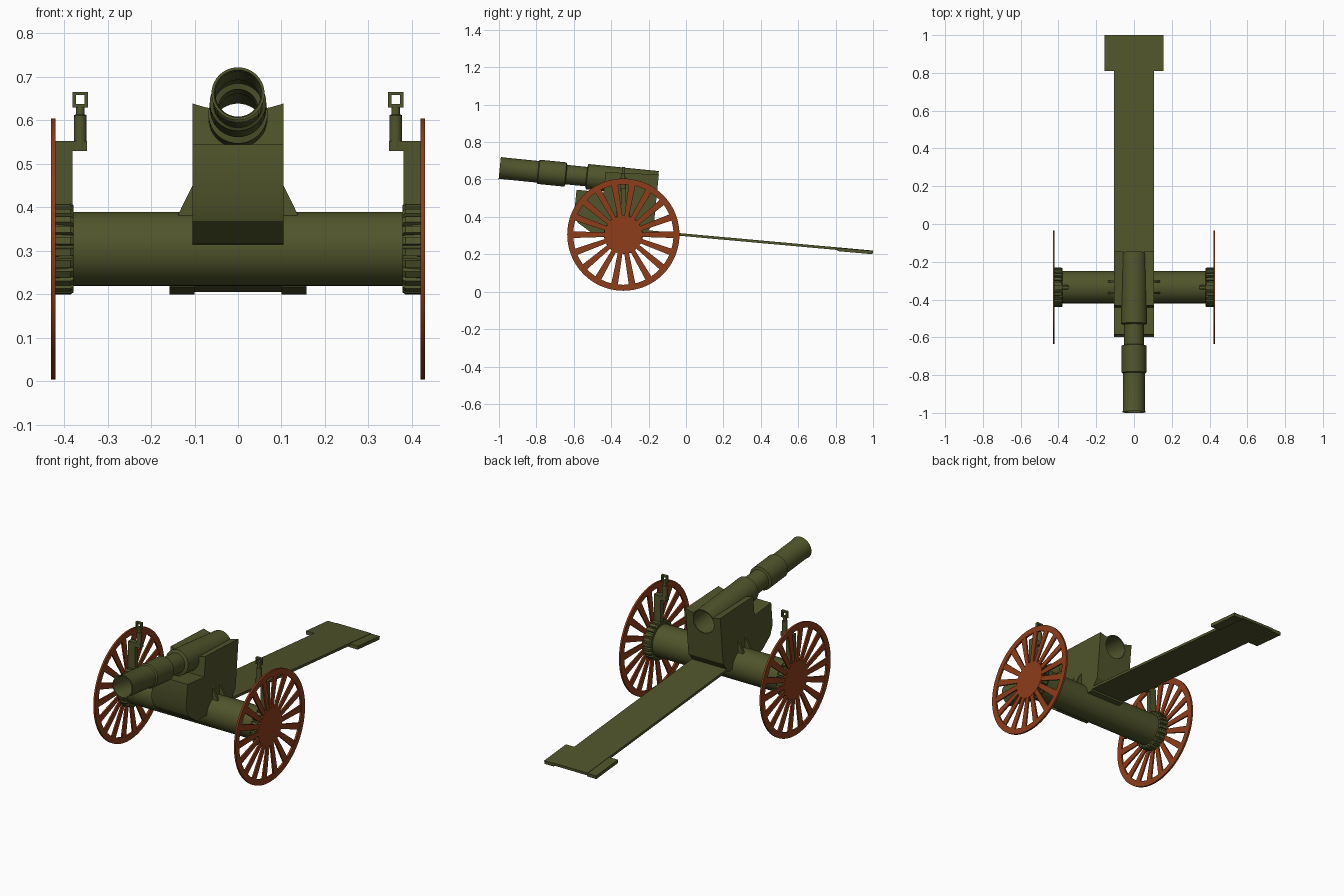
import bpy, bmesh
from math import sin, cos, pi, atan
from mathutils import Matrix, Vector

if "Cube" in bpy.data.objects:
    bpy.data.objects.remove(bpy.data.objects["Cube"])

def material(name, rgb):
    m = bpy.data.materials.new(name)
    m.diffuse_color = (*rgb, 1)
    m.use_nodes = True
    m.node_tree.nodes["Principled BSDF"].inputs["Base Color"].default_value = m.diffuse_color
    return m

OLIVE = material("olive_paint", (0.08, 0.09, 0.024))
RUST = material("red_brown_paint", (0.27, 0.045, 0.01))
TILT = atan(0.1)
AXLE = Vector((0, -0.335, 0.305))
# Gun frame: origin at the breech centre, -y toward the muzzle
GUN = Matrix.Translation((0, -0.15, 0.577)) @ Matrix.Rotation(-TILT, 4, 'X')

def finish(name, bm, mat=OLIVE, matrix=None, smooth=False):
    if matrix:
        bm.transform(matrix)
    bmesh.ops.recalc_face_normals(bm, faces=bm.faces[:])
    me = bpy.data.meshes.new(name)
    bm.to_mesh(me)
    bm.free()
    ob = bpy.data.objects.new(name, me)
    bpy.context.collection.objects.link(ob)
    me.materials.append(mat)
    bpy.ops.object.select_all(action='DESELECT')
    bpy.context.view_layer.objects.active = ob
    ob.select_set(True)
    if smooth:
        bpy.ops.object.shade_smooth_by_angle(angle=0.6)
    return ob

def skin(bm, rings, caps=True, loop=False):
    """Join equal-length point rings with quads."""
    vs = [[bm.verts.new(p) for p in r] for r in rings]
    n = len(vs[0])
    for a, b in zip(vs, vs[1:] + (vs[:1] if loop else [])):
        for i in range(n):
            bm.faces.new((a[i], a[(i + 1) % n], b[(i + 1) % n], b[i]))
    if caps and not loop:
        bm.faces.new(vs[0])
        bm.faces.new(vs[-1])

def box(bm, x0, x1, y0, y1, z0, z1):
    skin(bm, [[(x, y0, z0), (x, y1, z0), (x, y1, z1), (x, y0, z1)] for x in (x0, x1)])

def circle_x(x, r, n=48):
    return [(x, AXLE.y + r * cos(2 * pi * i / n), AXLE.z + r * sin(2 * pi * i / n)) for i in range(n)]

def circle_y(y, r, n=40):
    return [(r * cos(2 * pi * i / n), y, r * sin(2 * pi * i / n)) for i in range(n)]

# Barrel: stepped thin-walled tube, open at both ends
outer = [(-0.85, 0.061), (-0.84, 0.058), (-0.645, 0.058), (-0.64, 0.065), (-0.497, 0.065),
         (-0.492, 0.052), (-0.385, 0.052), (-0.38, 0.068), (-0.002, 0.068)]
bm = bmesh.new()
skin(bm, [circle_y(y, r) for y, r in outer] +
         [circle_y(y, r - 0.006) for y, r in reversed(outer)], loop=True)
finish("barrel", bm, matrix=GUN, smooth=True)

# Cradle: side profile (y, z, dish) swept across x with a dished rear top
profile = [(-0.43, -0.075, 0), (-0.43, -0.2, 0), (-0.405, -0.25, 0), (-0.33, -0.295, 0),
           (-0.04, -0.275, 0), (0, -0.21, 0), (0, 0.05, 1), (-0.285, 0.034, 1), (-0.285, -0.075, 0)]
bm = bmesh.new()
skin(bm, [[(x, y, z - d * 0.018 * (1 - (x / 0.105) ** 2)) for y, z, d in profile]
          for x in [0.105 * k / 4 for k in range(-4, 5)]])
cradle = finish("cradle", bm, matrix=GUN)
bm = bmesh.new()
skin(bm, [circle_y(-0.6, 0.064), circle_y(0.1, 0.064)])
cutter = finish("bore_cutter", bm, matrix=GUN)
cutter.hide_render = True
mod = cradle.modifiers.new("bore", 'BOOLEAN')
mod.object, mod.operation, mod.solver = cutter, 'DIFFERENCE', 'EXACT'
bpy.ops.object.select_all(action='DESELECT')
bpy.context.view_layer.objects.active = cradle
cradle.select_set(True)
bpy.ops.object.modifier_apply(modifier="bore")
bpy.data.objects.remove(cutter)
bpy.ops.object.shade_smooth_by_angle(angle=0.5)

# Axle tube
bm = bmesh.new()
skin(bm, [circle_x(-0.39, 0.085), circle_x(0.39, 0.085)])
finish("axle", bm, smooth=True)

# Trail plank with a wider spade at the tail
TRAIL = Matrix.Translation((0, 1, 0.213)) @ Matrix.Rotation(-atan(0.09), 4, 'X')
bm = bmesh.new()
box(bm, -0.105, 0.105, -1.25, -0.001, -0.007, 0.007)
finish("trail", bm, matrix=TRAIL)
for s, side in ((-1, "left"), (1, "right")):
    bm = bmesh.new()
    box(bm, s * 0.1, s * 0.157, -0.19, -0.001, -0.013, 0.005)
    finish(side + "_trail_spade", bm, matrix=TRAIL)

def wheel(side, s):
    x0, x1 = s * 0.42, s * 0.43
    bm = bmesh.new()
    # Rim
    skin(bm, [circle_x(x0, 0.30, 72), circle_x(x1, 0.30, 72),
              circle_x(x1, 0.268, 72), circle_x(x0, 0.268, 72)], loop=True)
    # Hub disc
    skin(bm, [circle_x(x0, 0.102), circle_x(x1, 0.102)])
    # Spokes widen toward the rim
    for i in range(18):
        a = 2 * pi * i / 18
        u, v = Vector((0, cos(a), sin(a))), Vector((0, -sin(a), cos(a)))
        quad = [AXLE + u * r + v * w for r, w in
                ((0.09, -0.012), (0.275, -0.018), (0.275, 0.018), (0.09, 0.012))]
        skin(bm, [[p + Vector((x, 0, 0)) for p in quad] for x in (x0 + s * 0.001, x1 - s * 0.001)])
    finish(side + "_wheel", bm, RUST, smooth=True)

def hub_collar(side, s):
    # Toothed ring: four points per tooth
    n = 24
    def ring(x, tip, root):
        return [(x, AXLE.y + r * cos(a), AXLE.z + r * sin(a)) for i in range(n)
                for r, a in ((r, 2 * pi * (i + f) / n) for r, f in
                             ((tip, 0), (tip, 0.6), (root, 0.68), (root, 0.92)))]
    bm = bmesh.new()
    skin(bm, [ring(s * 0.378, 0.1, 0.09), ring(s * 0.385, 0.105, 0.092), ring(s * 0.42, 0.105, 0.098)])
    finish(side + "_hub_collar", bm)

def brake_lever(side, s):
    y = AXLE.y
    bm = bmesh.new()
    box(bm, s * 0.38, s * 0.42, y - 0.013, y + 0.013, 0.38, 0.553)
    box(bm, s * 0.347, s * 0.385, y - 0.013, y + 0.013, 0.53, 0.553)
    # Turned post
    skin(bm, [[(s * 0.3625 + r * cos(i * pi / 8), y + r * sin(i * pi / 8), z) for i in range(16)]
              for z, r in ((0.535, 0.015), (0.612, 0.014), (0.614, 0.01), (0.632, 0.01))])
    # Square eye on top
    def square(yy, h):
        return [(s * 0.3625 + a * h, yy, 0.648 + b * h) for a, b in ((-1, -1), (1, -1), (1, 1), (-1, 1))]
    skin(bm, [square(y - 0.008, 0.018), square(y + 0.008, 0.018),
              square(y + 0.008, 0.01), square(y - 0.008, 0.01)], loop=True)
    finish(side + "_brake_lever", bm, smooth=True)

def gussets(side, s):
    # Triangular plates between cradle and axle
    bm = bmesh.new()
    for y in (-0.365, -0.305):
        skin(bm, [[(s * x, yy, z) for x, z in ((0.1, 0.46), (0.137, 0.385), (0.137, 0.37), (0.1, 0.37))]
                  for yy in (y - 0.006, y + 0.006)])
    finish(side + "_gussets", bm)

for side, s in (("left", -1), ("right", 1)):
    wheel(side, s)
    hub_collar(side, s)
    brake_lever(side, s)
    gussets(side, s)
